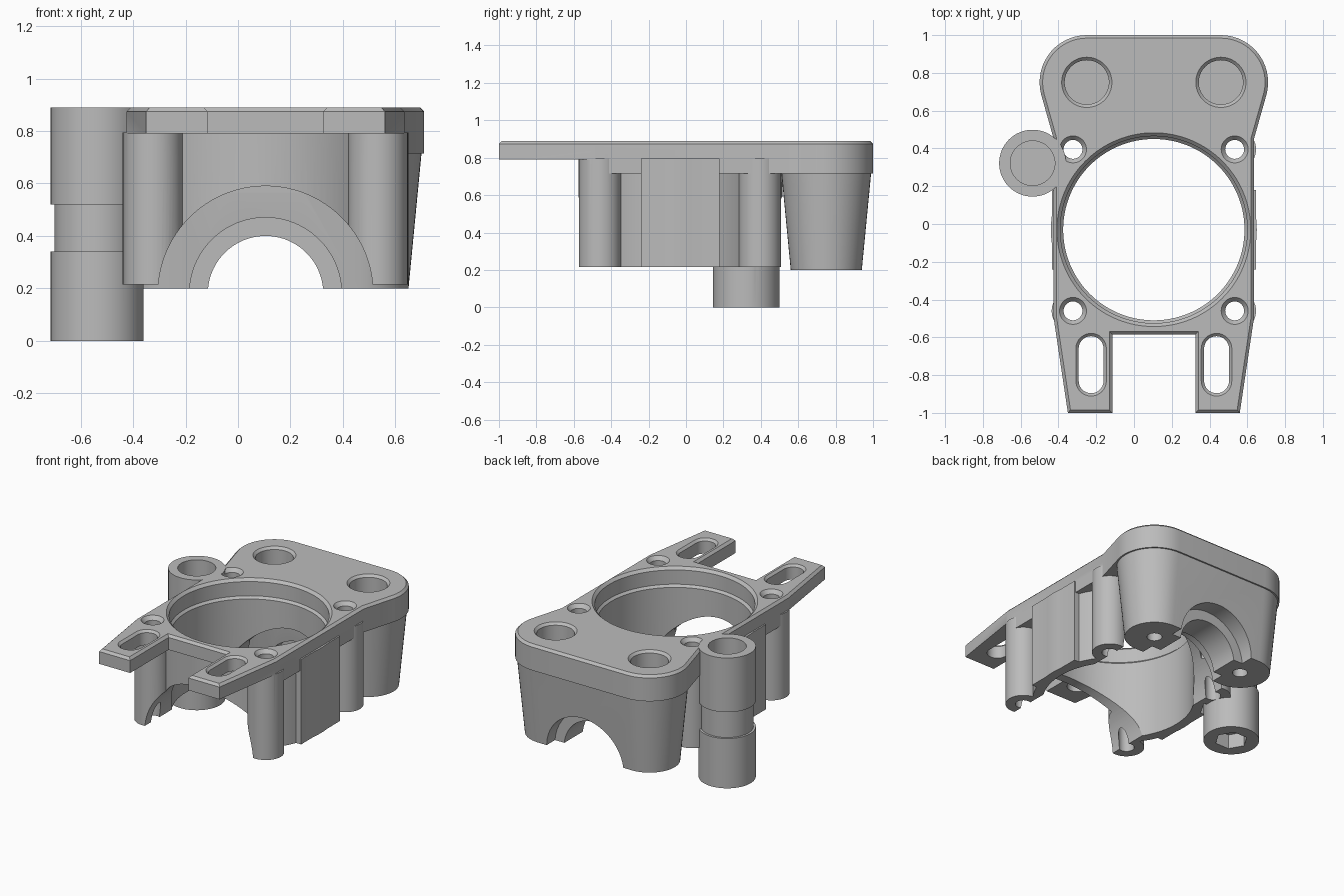
import bpy, bmesh, math

if "Cube" in bpy.data.objects:
    bpy.data.objects.remove(bpy.data.objects["Cube"], do_unlink=True)

grey = bpy.data.materials.new("plain grey")
grey.use_nodes = True
colour = (0.5, 0.5, 0.5, 1)
grey.diffuse_color = colour
grey.node_tree.nodes["Principled BSDF"].inputs["Base Color"].default_value = colour

CX = 0.105           # symmetry line of the housing
TOP = 0.89


def circle(x, y, r, n=64):
    return [(x + r * math.cos(2 * math.pi * i / n), y + r * math.sin(2 * math.pi * i / n))
            for i in range(n)]


def stadium(a, b, r, n=24):
    """Rounded slot outline between two centres."""
    heading = math.atan2(b[1] - a[1], b[0] - a[0])
    pts = []
    for c, start in ((b, heading - math.pi / 2), (a, heading + math.pi / 2)):
        for i in range(n + 1):
            t = start + math.pi * i / n
            pts.append((c[0] + r * math.cos(t), c[1] + r * math.sin(t)))
    return pts


def loft(name, levels, along_y=False, chamfer=0):
    """Closed solid through a stack of matching outlines: [(outline, height), ...]."""
    bm = bmesh.new()
    rings = [[bm.verts.new((x, h, y) if along_y else (x, y, h)) for x, y in pts]
             for pts, h in levels]
    bm.faces.new(rings[0])
    cap = bm.faces.new(rings[-1])
    for lo, hi in zip(rings, rings[1:]):
        for i in range(len(lo)):
            j = (i + 1) % len(lo)
            bm.faces.new((lo[i], lo[j], hi[j], hi[i]))
    bmesh.ops.recalc_face_normals(bm, faces=bm.faces[:])
    if chamfer:
        bmesh.ops.bevel(bm, geom=cap.edges[:], offset=chamfer, segments=1,
                        affect='EDGES', clamp_overlap=True)
    mesh = bpy.data.meshes.new(name)
    bm.to_mesh(mesh)
    bm.free()
    mesh.materials.append(grey)
    obj = bpy.data.objects.new(name, mesh)
    bpy.context.collection.objects.link(obj)
    return obj


def lathe(name, x, y, profile, n=64):
    return loft(name, [(circle(x, y, r, n), h) for r, h in profile])


def tube_y(name, r, y0, y1):
    outline = circle(CX, 0.18, r, 96)
    return loft(name, [(outline, y0), (outline, y1)], along_y=True)


def combine(target, tools, operation):
    bpy.context.view_layer.objects.active = target
    for tool in tools:
        mod = target.modifiers.new("boolean", 'BOOLEAN')
        mod.operation, mod.solver, mod.object = operation, 'EXACT', tool
        bpy.ops.object.modifier_apply(modifier=mod.name)
        bpy.data.objects.remove(tool, do_unlink=True)


def mirrored(half):
    """Full outline from the right half, given as offsets from the symmetry line."""
    return [(CX + x, y) for x, y in half] + [(CX - x, y) for x, y in reversed(half)]


# Top plate with rounded rear corners and a notch between the front arms
corner = [(0.355 + 0.25 * math.cos(math.radians(a)), 0.75 + 0.25 * math.sin(math.radians(a)))
          for a in range(-15, 91, 7)]
side = [(0.53, -0.5), (0.53, 0.45)] + corner
plate = mirrored([(0.22, -0.585), (0.22, -1.0), (0.455, -1.0)] + side)
body = loft("housing", [(plate, 0.79), (plate, TOP)], chamfer=0.016)

# Thicker rear part of the plate
thick = mirrored([(0.53, -0.43)] + side[1:])
parts = [loft("plate_underside", [(thick, 0.715), (thick, 0.82)])]

# Ring wall with flat side bulges
parts.append(lathe("ring_wall", CX, -0.03, [(0.545, 0.215), (0.545, 0.795)], 128))
bulge = mirrored([(0.54, -0.24), (0.54, 0.18)])
parts.append(loft("side_bulge", [(bulge, 0.215), (bulge, 0.795)]))

# Screw pillars
pillars = [(CX + s * 0.428, y) for s in (-1, 1) for y in (-0.46, 0.395)]
for x, y in pillars:
    parts.append(lathe("pillar", x, y, [(0.113, 0.215), (0.113, 0.795)], 48))

# Tapered rear block spanning the two legs
legs = [(CX + s * 0.355, 0.75) for s in (-1, 1)]
parts.append(loft("rear_block", [(stadium(*legs, 0.19), 0.2), (stadium(*legs, 0.243), 0.75)]))
combine(body, parts, 'UNION')

# Main bore with chamfered lip
cuts = [lathe("bore", CX, -0.03, [(0.48, 0.1), (0.48, 0.76), (0.495, 0.775),
                                  (0.495, 0.872), (0.525, 0.902)], 128)]

# Lengthwise arch: wide through the ring, stepped through the rear block
cuts += [tube_y("ring_arch", 0.41, -0.8, 0.525),
         tube_y("front_step", 0.29, 0.5, 0.65),
         tube_y("inner_arch", 0.22, 0.45, 1.1),
         tube_y("rear_step", 0.29, 0.85, 1.12)]

# Screw holes with countersinks
for x, y in pillars:
    cuts.append(lathe("screw_hole", x, y, [(0.05, 0.1), (0.05, 0.865), (0.08, 0.9)], 40))

# Leg sockets from above, narrow holes from below
for x, y in legs:
    cuts.append(lathe("leg_socket", x, y, [(0.117, 0.6), (0.117, 0.874), (0.143, 0.9)]))
    cuts.append(lathe("leg_hole", x, y, [(0.048, 0.1), (0.048, 0.58)], 40))

# Slots in the front arms
for s in (-1, 1):
    ends = [(CX + s * 0.332, y) for y in (-0.83, -0.66)]
    cuts.append(loft("arm_slot", [(stadium(*ends, 0.066, 16), 0.7), (stadium(*ends, 0.066, 16), 0.875),
                                  (stadium(*ends, 0.091, 16), 0.9)]))
combine(body, cuts, 'DIFFERENCE')

# Side post with a waist, a top socket and a hexagonal recess below
px, py = -0.537, 0.322
post = lathe("side_post", px, py, [(0.177, 0), (0.177, 0.34), (0.162, 0.34),
                                   (0.162, 0.52), (0.177, 0.52), (0.177, TOP)])
combine(body, [post], 'UNION')
combine(body, [lathe("post_socket", px, py, [(0.118, 0.6), (0.118, 1)]),
               lathe("hex_recess", px, py, [(0.105, -0.1), (0.105, 0.1)], 6),
               lathe("post_hole", px, py, [(0.05, 0.05), (0.05, 0.58)], 40)], 'DIFFERENCE')

bpy.ops.object.select_all(action='DESELECT')
body.select_set(True)
bpy.context.view_layer.objects.active = body
bpy.ops.object.shade_smooth_by_angle(angle=math.radians(25))
